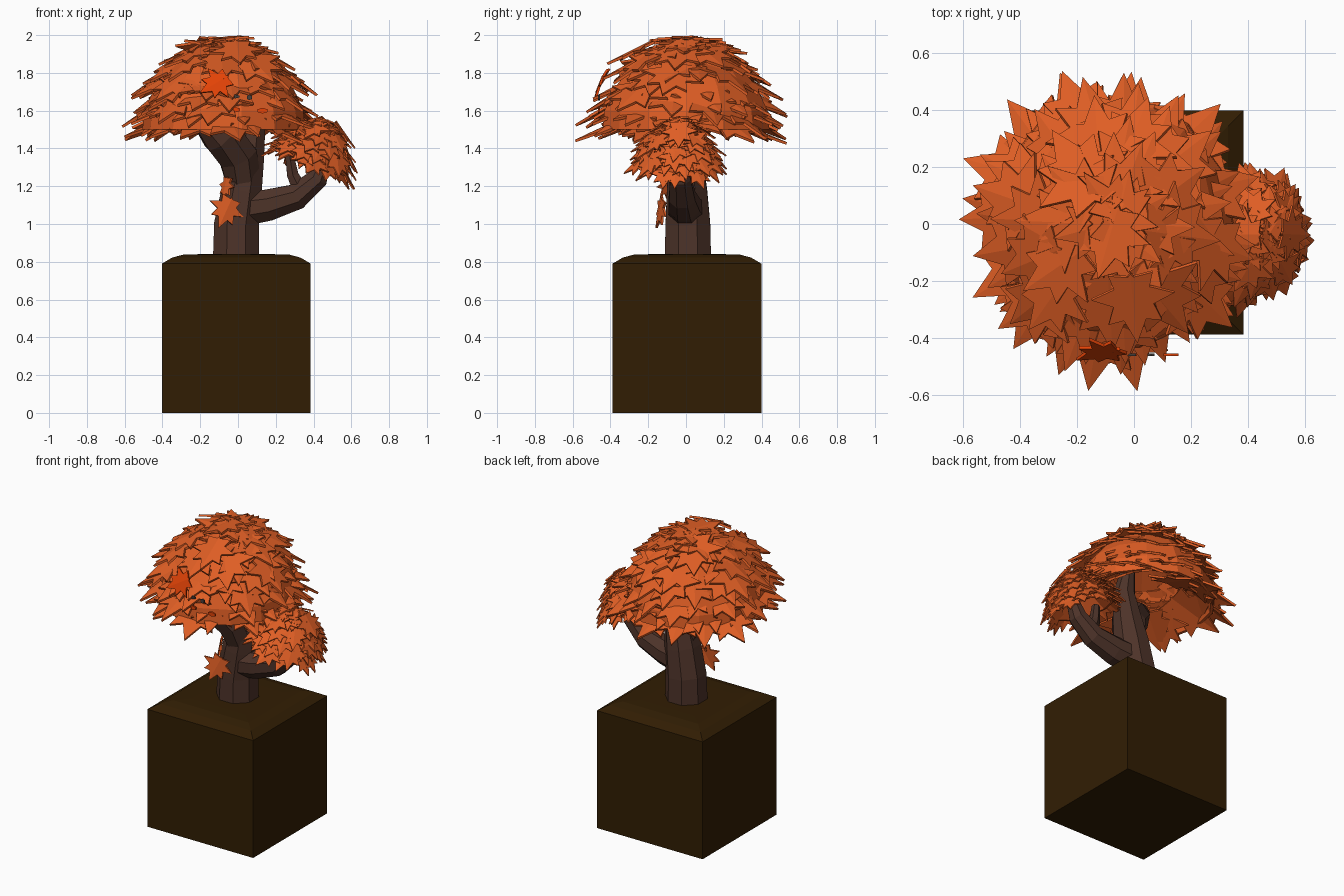
import bpy, bmesh, math, random
from mathutils import Vector, Matrix

if "Cube" in bpy.data.objects:
    bpy.data.objects.remove(bpy.data.objects["Cube"])

random.seed(11)


def material(name, rgb):
    m = bpy.data.materials.new(name)
    m.diffuse_color = (*rgb, 1)
    m.use_nodes = True
    m.node_tree.nodes["Principled BSDF"].inputs["Base Color"].default_value = m.diffuse_color
    return m


ORANGE = material("autumn orange", (0.74, 0.112, 0.018))
RED = material("bright red orange", (0.76, 0.055, 0.002))
BARK = material("bark brown", (0.075, 0.033, 0.022))
SOIL = material("dark soil", (0.031, 0.0125, 0.001))
GREY = material("dark grey", (0.06, 0.05, 0.045))


def finish(name, bm, mat):
    bmesh.ops.recalc_face_normals(bm, faces=bm.faces)
    me = bpy.data.meshes.new(name)
    bm.to_mesh(me)
    bm.free()
    me.materials.append(mat)
    ob = bpy.data.objects.new(name, me)
    bpy.context.collection.objects.link(ob)
    return ob


# Half of a maple leaf outline: stem at the origin, tip at (1, 0)
HALF = [(0.05, 0.04), (0.02, 0.30), (0.22, 0.24), (0.36, 0.56), (0.47, 0.27),
        (0.72, 0.36), (0.67, 0.15)]
OUTLINE = [(0, 0)] + HALF + [(1, 0)] + [(x, -y) for x, y in reversed(HALF)]


def add_leaf(bm, mat, size, thick, fold=0.12):
    """Folded, thick maple leaf; mat places local +x along the tip, +z outward."""
    layers = []
    for z in (0, -thick):
        rim = [bm.verts.new(mat @ Vector((x * size, y * size, z - abs(y) * fold * size)))
               for x, y in OUTLINE]
        mid = bm.verts.new(mat @ Vector((0.35 * size, 0, z)))
        layers.append((rim, mid))
    (a, ca), (b, cb) = layers
    for i in range(len(a)):
        j = (i + 1) % len(a)
        bm.faces.new((ca, a[i], a[j]))
        bm.faces.new((cb, b[j], b[i]))
        bm.faces.new((a[i], b[i], b[j], a[j]))


def frame(origin, direction, normal):
    x = Vector(direction).normalized()
    y = Vector(normal).cross(x).normalized()
    m = Matrix((x, y, x.cross(y))).transposed().to_4x4()
    return Matrix.Translation(origin) @ m


def crown(name, place, rings, thick, jitter):
    """Shingled leaves; each ring is tip radius, tip height, count, size, droop."""
    bm = bmesh.new()
    for radius, z, count, size, droop in rings:
        start = random.random()
        for i in range(count):
            a = (i + start + random.uniform(-0.25, 0.25)) * math.tau / count
            d = math.radians(droop + random.uniform(-6, 6))
            out = Vector((math.cos(a), math.sin(a), 0))
            along = out * math.cos(d) - Vector((0, 0, math.sin(d)))
            normal = out * math.sin(d) + Vector((0, 0, math.cos(d)))
            s = size * random.uniform(0.88, 1.12)
            tip = out * radius * random.uniform(1 - jitter, 1 + jitter)
            tip.z = z + random.uniform(-0.2, 0.2) * jitter
            spin = Matrix.Rotation(random.uniform(-0.25, 0.25), 4, 'Z')
            roll = Matrix.Rotation(random.uniform(-0.2, 0.2), 4, 'X')
            add_leaf(bm, place @ frame(tip - along * s, along, normal) @ spin @ roll, s, thick)
    return finish(name, bm, ORANGE)


def shell(name, place, profile, sides=14):
    """Closed inner canopy turned from a radius and height profile."""
    bm = bmesh.new()
    loops = [[bm.verts.new(place @ Vector((r * math.cos(i * math.tau / sides),
                                           r * math.sin(i * math.tau / sides), z)))
              for i in range(sides)] for r, z in profile]
    for p, q in zip(loops, loops[1:]):
        for i in range(sides):
            j = (i + 1) % sides
            bm.faces.new((p[i], p[j], q[j], q[i]))
    bm.faces.new(loops[0])
    bm.faces.new(loops[-1])
    return finish(name, bm, ORANGE)


def limb(name, path, sides=8):
    """Faceted limb swept along (x, y, z, radius) points."""
    bm = bmesh.new()
    pts = [Vector(p[:3]) for p in path]
    loops = []
    for k, p in enumerate(path):
        t = pts[min(k + 1, len(pts) - 1)] - pts[max(k - 1, 0)]
        side = Vector((0, 1, 0)).cross(t).normalized()
        up = t.normalized().cross(side)
        loops.append([bm.verts.new(pts[k] + p[3] * (side * math.cos(a) + up * math.sin(a)))
                      for a in ((i + 0.5) * math.tau / sides for i in range(sides))])
    for p, q in zip(loops, loops[1:]):
        for i in range(sides):
            j = (i + 1) % sides
            bm.faces.new((p[i], p[j], q[j], q[i]))
    bm.faces.new(loops[0])
    bm.faces.new(loops[-1])
    return finish(name, bm, BARK)


# Soil block with a softly raised top
bm = bmesh.new()
levels = [(0.394, 0), (0.394, 0.79), (0.34, 0.822), (0.28, 0.838), (0.2, 0.84)]
loops = [[bm.verts.new((sx * h - 0.009, sy * h + 0.005, z))
          for sx, sy in ((-1, -1), (1, -1), (1, 1), (-1, 1))] for h, z in levels]
for p, q in zip(loops, loops[1:]):
    for i in range(4):
        bm.faces.new((p[i], p[(i + 1) % 4], q[(i + 1) % 4], q[i]))
bm.faces.new(loops[0])
bm.faces.new(loops[-1])
finish("soil_block", bm, SOIL)

# Trunk and branches
limb("trunk", [(-0.01, 0.01, 0.8, 0.133), (-0.008, 0.01, 1.0, 0.128), (0.02, 0.005, 1.18, 0.115),
               (0.05, 0, 1.34, 0.095), (0.08, 0.0, 1.52, 0.07), (0.06, 0.02, 1.7, 0.04)])
limb("left_branch", [(0.03, 0, 1.22, 0.1), (0.0, -0.05, 1.36, 0.11),
                     (-0.09, -0.12, 1.47, 0.11), (-0.2, -0.18, 1.57, 0.06)])
limb("right_branch", [(0.02, 0, 1.08, 0.1), (0.16, -0.01, 1.1, 0.09),
                      (0.31, -0.02, 1.145, 0.075), (0.42, -0.03, 1.24, 0.06),
                      (0.47, -0.04, 1.38, 0.035)])
limb("right_twig", [(0.34, -0.02, 1.16, 0.05), (0.29, -0.03, 1.26, 0.035),
                    (0.27, -0.04, 1.38, 0.025)], 6)

# Main crown
main = Matrix.Translation((-0.075, 0, 0)) @ Matrix.Diagonal((0.98, 1.03, 1, 1))
crown("main_crown_leaves", main, [
    (0.55, 1.45, 15, 0.35, 28), (0.54, 1.52, 15, 0.34, 29), (0.52, 1.59, 15, 0.33, 31),
    (0.48, 1.67, 14, 0.32, 32), (0.44, 1.75, 12, 0.31, 31), (0.385, 1.835, 11, 0.30, 25),
    (0.30, 1.905, 8, 0.29, 14), (0.21, 1.97, 6, 0.27, 1)], 0.014, 0.09)
shell("main_crown_core", main, [
    (0.1, 1.82), (0.26, 1.74), (0.36, 1.63), (0.42, 1.5), (0.44, 1.5), (0.43, 1.6),
    (0.37, 1.73), (0.27, 1.85), (0.1, 1.93)])

# Small crown leaning over the right branch
small = Matrix.Translation((0.365, -0.035, 1.25)) @ Matrix.Rotation(math.radians(20), 4, 'Y')
crown("small_crown_leaves", small, [
    (0.275, 0.02, 13, 0.17, 46), (0.265, 0.07, 13, 0.17, 44), (0.25, 0.12, 12, 0.17, 41),
    (0.22, 0.17, 12, 0.17, 37), (0.185, 0.22, 10, 0.16, 30), (0.135, 0.26, 7, 0.15, 20),
    (0.08, 0.285, 5, 0.13, 5)], 0.008, 0.08)
shell("small_crown_core", small, [
    (0.05, 0.2), (0.13, 0.15), (0.19, 0.07), (0.205, 0.07), (0.19, 0.13), (0.14, 0.21),
    (0.05, 0.26)], 10)

# Loose leaves: one bright on the crown, two on the trunk
for name, mat, stem, along, normal, size in (
        ("bright_leaf", RED, (-0.05, -0.445, 1.785), (-0.85, -0.2, -0.5), (-0.1, -1, 0.4), 0.18),
        ("trunk_leaf", ORANGE, (-0.03, -0.13, 1.14), (-0.45, -0.2, -1), (0.3, -1, 0.15), 0.18),
        ("upper_trunk_leaf", ORANGE, (-0.06, -0.1, 1.25), (-0.2, 0, -1), (-0.85, -0.5, 0), 0.13)):
    bm = bmesh.new()
    add_leaf(bm, frame(stem, along, normal), size, 0.012)
    finish(name, bm, mat)

# Small chips among the front leaves
for name, mat, x, z, w, h in (("left_grey_chip", GREY, -0.015, 1.675, 0.05, 0.02),
                              ("right_grey_chip", GREY, 0.06, 1.67, 0.03, 0.03),
                              ("left_red_chip", RED, -0.02, 1.605, 0.07, 0.03),
                              ("right_red_chip", RED, 0.13, 1.60, 0.06, 0.03)):
    bm = bmesh.new()
    bmesh.ops.create_cone(bm, cap_ends=True, segments=6, radius1=0.5, radius2=0.5, depth=0.01)
    bm.transform(Matrix.Translation((x, -0.46, z)) @ Matrix.Diagonal((w, 1, h, 1))
                 @ Matrix.Rotation(math.pi / 2, 4, 'X'))
    finish(name, bm, mat)
